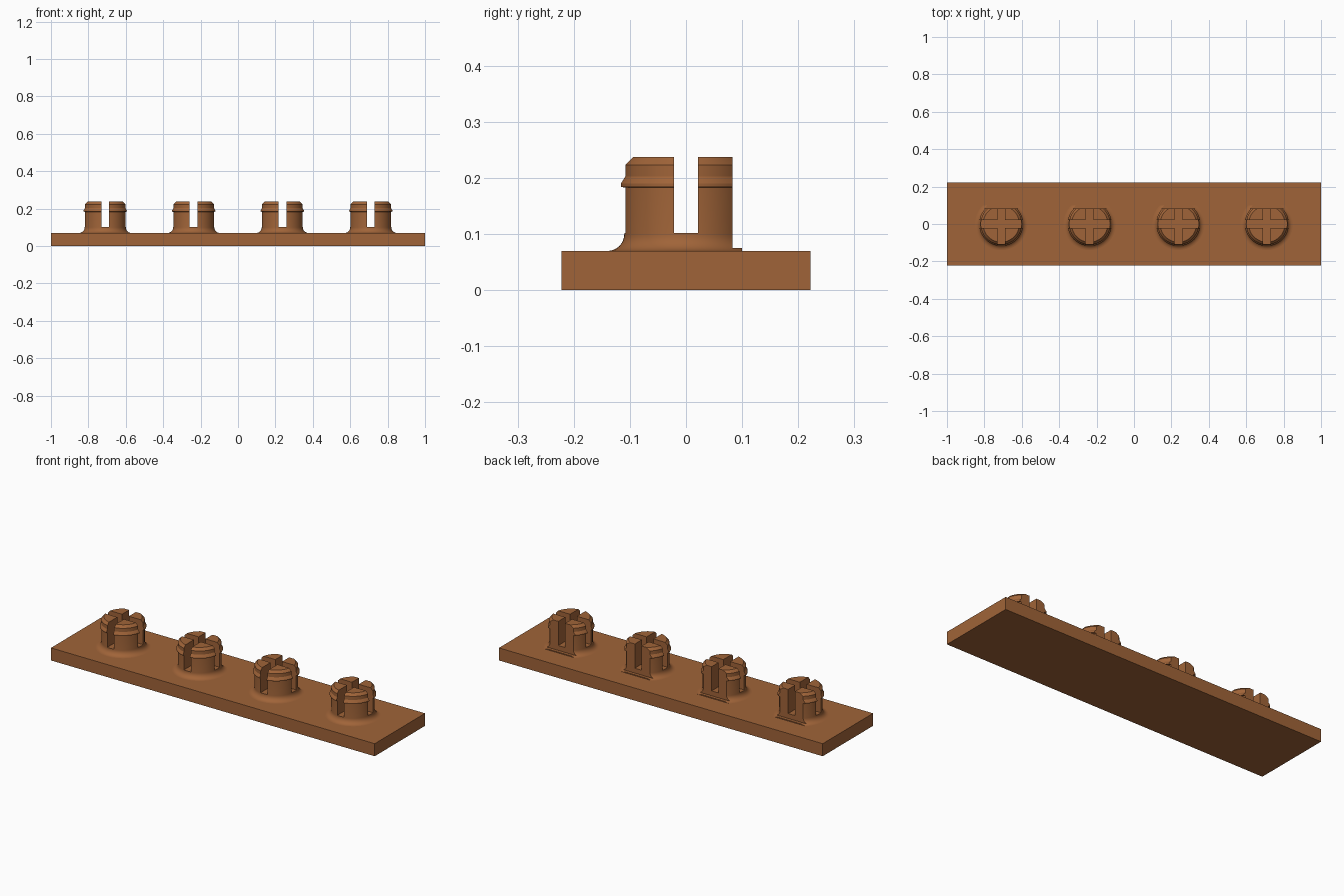
import bpy, bmesh, math
from mathutils import Matrix, Vector

if "Cube" in bpy.data.objects:
    bpy.data.objects.remove(bpy.data.objects["Cube"])

wood = bpy.data.materials.new("warm brown")
wood.diffuse_color = (0.352, 0.127, 0.04, 1)
wood.use_nodes = True
wood.node_tree.nodes["Principled BSDF"].inputs["Base Color"].default_value = wood.diffuse_color


def add_object(name, bm):
    mesh = bpy.data.meshes.new(name)
    bmesh.ops.recalc_face_normals(bm, faces=bm.faces)
    bm.to_mesh(mesh)
    bm.free()
    mesh.materials.append(wood)
    obj = bpy.data.objects.new(name, mesh)
    bpy.context.collection.objects.link(obj)
    return obj


def box(name, lo, hi):
    lo, hi = Vector(lo), Vector(hi)
    bm = bmesh.new()
    bmesh.ops.create_cube(bm, size=1, matrix=Matrix.Translation((lo + hi) / 2)
                          @ Matrix.Diagonal((*(hi - lo), 1)))
    return add_object(name, bm)


def lathe(name, profile, steps=64):
    bm = bmesh.new()
    verts = [bm.verts.new((r, 0, z)) for r, z in profile]
    edges = [bm.edges.new(p) for p in zip(verts, verts[1:])]
    bmesh.ops.spin(bm, geom=verts + edges, cent=(0, 0, 0), axis=(0, 0, 1),
                   angle=math.tau, steps=steps)
    bmesh.ops.remove_doubles(bm, verts=bm.verts, dist=1e-5)
    return add_object(name, bm)


# Base plate
box("base_plate", (-1, -0.222, 0), (1, 0.222, 0.07))

# Snap stud: flared foot, straight shaft, snap lip, chamfered top
fillet = [(0.14 - 0.03 * math.sin(a), 0.10 - 0.03 * math.cos(a))
          for a in (math.pi / 2 * i / 8 for i in range(9))]
profile = ([(0, 0.06), (0.14, 0.06)] + fillet +
           [(0.11, 0.183), (0.118, 0.184), (0.118, 0.19), (0.11, 0.203),
            (0.11, 0.223), (0.097, 0.237), (0, 0.237)])
stud = lathe("snap_stud", profile)

# Crossed slots, flat back and trimmed foot
cutters = [box("slot_cutter", (-0.021, -0.3, 0.102), (0.021, 0.3, 0.3)),
           box("cross_slot_cutter", (-0.3, -0.021, 0.102), (0.3, 0.021, 0.3)),
           box("back_cutter", (-0.3, 0.083, 0.075), (0.3, 0.3, 0.3)),
           box("foot_cutter", (-0.3, 0.1, 0.0), (0.3, 0.3, 0.2))]
bpy.context.view_layer.objects.active = stud
stud.select_set(True)
for cutter in cutters:
    mod = stud.modifiers.new(cutter.name, "BOOLEAN")
    mod.operation = "DIFFERENCE"
    mod.solver = "EXACT"
    mod.object = cutter
    bpy.ops.object.modifier_apply(modifier=mod.name)
for cutter in cutters:
    bpy.data.objects.remove(cutter)
bpy.ops.object.shade_smooth_by_angle(angle=math.radians(25))

# Row of four studs
stud.location.x = -0.71
for x in (-0.237, 0.237, 0.71):
    copy = stud.copy()
    copy.location.x = x
    bpy.context.collection.objects.link(copy)
